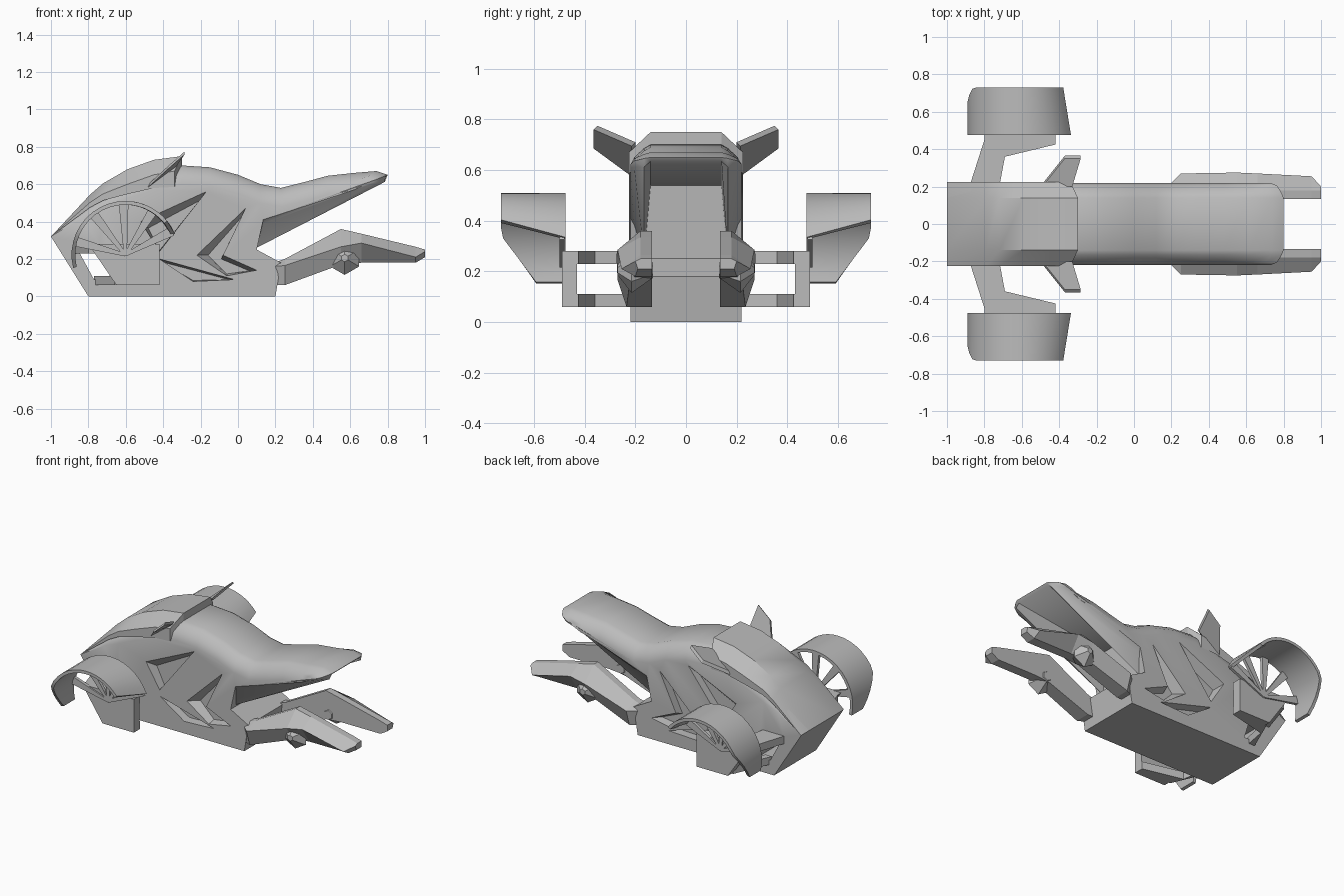
import bpy, bmesh, math
from mathutils import Vector

cube = bpy.data.objects.get("Cube")
if cube:
    bpy.data.objects.remove(cube)

grey = bpy.data.materials.new("plain grey")
grey.use_nodes = True
grey.diffuse_color = (0.5, 0.5, 0.5, 1)
grey.node_tree.nodes["Principled BSDF"].inputs["Base Color"].default_value = (0.5, 0.5, 0.5, 1)


def loft(name, rings, smooth=None):
    """Join rings of equal length into a closed solid with capped ends."""
    bm = bmesh.new()
    rows = [[bm.verts.new(p) for p in ring] for ring in rings]
    n = len(rows[0])
    for a, b in zip(rows, rows[1:]):
        for i in range(n):
            j = (i + 1) % n
            bm.faces.new((a[i], a[j], b[j], b[i]))
    bm.faces.new(rows[0])
    bm.faces.new(rows[-1])
    bmesh.ops.remove_doubles(bm, verts=bm.verts, dist=0.0005)
    bmesh.ops.recalc_face_normals(bm, faces=bm.faces)
    mesh = bpy.data.meshes.new(name)
    bm.to_mesh(mesh)
    bm.free()
    mesh.materials.append(grey)
    ob = bpy.data.objects.new(name, mesh)
    bpy.context.collection.objects.link(ob)
    if smooth:
        shade(ob, smooth)
    return ob


def activate(ob):
    bpy.ops.object.select_all(action='DESELECT')
    ob.select_set(True)
    bpy.context.view_layer.objects.active = ob


def shade(ob, degrees):
    activate(ob)
    bpy.ops.object.shade_smooth_by_angle(angle=math.radians(degrees))


def prism(name, *layers):
    """Loft x,z profiles, each given with its y value."""
    return loft(name, [[(x, y, z) for x, z in profile] for y, profile in layers])


def cut(ob, *layers):
    tool = prism("cutter", *layers)
    tool.hide_render = True
    mod = ob.modifiers.new("cut", 'BOOLEAN')
    mod.operation = 'DIFFERENCE'
    mod.solver = 'EXACT'
    mod.object = tool
    activate(ob)
    bpy.ops.object.modifier_apply(modifier=mod.name)
    bpy.data.objects.remove(tool)


# Main hull: side profile lofted across the width, hollow under the nose
top = [(-1, .32), (-.83, .48), (-.72, .56), (-.6, .62), (-.45, .67), (-.3, .7),
       (-.15, .69), (0, .65), (.12, .6), (.23, .58), (.35, .61), (.48, .645),
       (.62, .66), (.74, .67), (.8, .65)]
under = {.22: [(.72, .61), (.135, .41)],
         .205: [(.745, .612), (.13, .385)],
         .165: [(.785, .612), (.1, .26)],
         .14: [(.785, .635), (.12, .54)]}
foot = [(.1, .25), (.23, .18), (.2, 0), (-.8, 0)]
drops = {.22: .1, .205: .05, .165: .014, .14: 0}


def hull_ring(y):
    drop = drops[abs(y)]
    ring = []
    for x, z in top:
        fade = min(1, (x + 1) / .3, max(.2, (.88 - x) * 3.5))
        ring.append((x - (drop * .7 if x > .7 else 0), y, z - drop * fade))
    return ring + [(x, y, z) for x, z in under[abs(y)] + foot]


hull = loft("hull", [hull_ring(y) for y in [-w for w in drops] + list(drops)[::-1]])

# Angular side recesses with sloping walls: outer edge, then floor
slots = [([(-.17, .56), (-.52, .4), (-.42, .24)],
          [(-.2, .515), (-.48, .365), (-.42, .245)]),
         ([(.04, .47), (-.22, .22), (-.06, .11), (.1, .14), (-.08, .22)],
          [(.02, .425), (-.16, .22), (-.06, .12), (.06, .137), (-.09, .2)]),
         ([(-.42, .2), (-.24, .08), (-.02, .09)],
          [(-.41, .185), (-.24, .085), (-.05, .09)])]
for s in (-1, 1):
    for edge, floor in slots:
        cut(hull, (s * .3, edge), (s * .22, edge), (s * .165, floor))

# Open rear window
window = [(-.87, .275), (-.74, .275), (-.68, .09), (-.77, .09)]
cut(hull, (-.3, window), (.3, window))
shade(hull, 40)

# Raised back cover, with an open front edge above the hull
cover = [(-1, .32), (-.79, .545), (-.72, .605), (-.59, .68), (-.45, .73), (-.3, .75)]


def cover_ring(y, drop, front):
    upper = [(min(x, front), y, z - drop * min(1, (x + 1) / .4)) for x, z in cover]
    return upper + [(x, y, z - .09 * (x + 1) / .7) for x, y, z in upper[:0:-1]]


loft("back_cover", [cover_ring(*p) for p in ((-.225, .08, -.34), (-.14, 0, -.3),
                                             (.14, 0, -.3), (.225, .08, -.34))], 25)

for s, side in ((-1, "front"), (1, "rear")):
    # Swept fin on the edge of the cover
    fin = [(-.33, .2, .71), (-.285, .35, .775), (-.37, .35, .7), (-.49, .2, .59)]
    loft(side + "_fin", [[(x, s * (y + d), z - d) for x, y, z in fin] for d in (0, .015)])

    # Forward arm: top inner, ridge, outer crease, lower outer, lower inner
    sections = [(.19, .18, .21, .16, .205, .06), (.25, .2, .27, .165, .235, .06),
                (.55, .36, .275, .265, .22, .17), (.66, .335, .27, .285, .2, .18),
                (.95, .265, .255, .21, .2, .18), (1, .25, .2, .24, .19, .21)]
    loft(side + "_arm", [[(x, s * .135, zt), (x, s * .18, zt), (x, s * yc, zc),
                          (x, s * yb, zb), (x, s * .135, zb)]
                         for x, zt, yc, zc, yb, zb in sections])

    # Faceted joint below the arm bend
    rings = []
    for y, r in ((.13, .03), (.215, .09), (.27, .02)):
        rings.append([(.57 + r * math.sin(k * math.pi / 3), s * y,
                       .205 + r * math.cos(k * math.pi / 3)) for k in range(6)])
    loft(side + "_arm_joint", rings)

    # Wheel carrier: outer plate and two swept brackets
    plate = [(-.8, .28), (-.65, .06), (-.42, .06), (-.42, .28)]
    prism(side + "_carrier_plate", (s * .43, plate), (s * .49, plate))
    inner_edge = [(-.72, .2), (-.69, .36), (-.42, .425), (-.42, .45)]
    for label, z0, z1, back in (("upper", .23, .28, [(-.8, .45), (-.88, .2)]),
                                ("lower", .06, .11, [(-.66, .45), (-.77, .2)])):
        loft(side + "_" + label + "_bracket",
             [[(x, s * y, z) for x, y in inner_edge + back] for z in (z0, z1)])

    # Curved fender: outer rear corner trimmed, front edge slanted
    cx, cz, R = -.602, .222, .288
    rings = []
    steps = 18
    for k in range(steps + 1):
        t = k / steps
        a = math.radians(194 - 171 * t)
        low = max(0, .35 - (cz + R * math.sin(a))) if t < .5 else 0
        outer = .73 - low * .7
        slant = .28 * max(0, (t - .6) / .4)
        rings.append([(cx + r * math.cos(a + turn), s * y, cz + r * math.sin(a + turn))
                      for y, r, turn in ((.475, R, 0), (outer, R, slant),
                                         (outer, R - .02, slant), (.475, R - .02, 0))])
    loft(side + "_fender", rings, 30)

    # Tapered spokes holding the fender
    for k, deg in enumerate((165, 128, 92, 58, 27)):
        a = math.radians(deg)
        d = Vector((math.cos(a), math.sin(a)))
        n = Vector((-d.y, d.x))
        hub = Vector((cx, cz))
        tip = hub + d * (R - .01)
        spoke = [tuple(p) for p in (hub + n * .008, tip + n * .026,
                                    tip - n * .026, hub - n * .008)]
        prism(side + "_spoke_" + str(k + 1), (s * .48, spoke), (s * .5, spoke))
